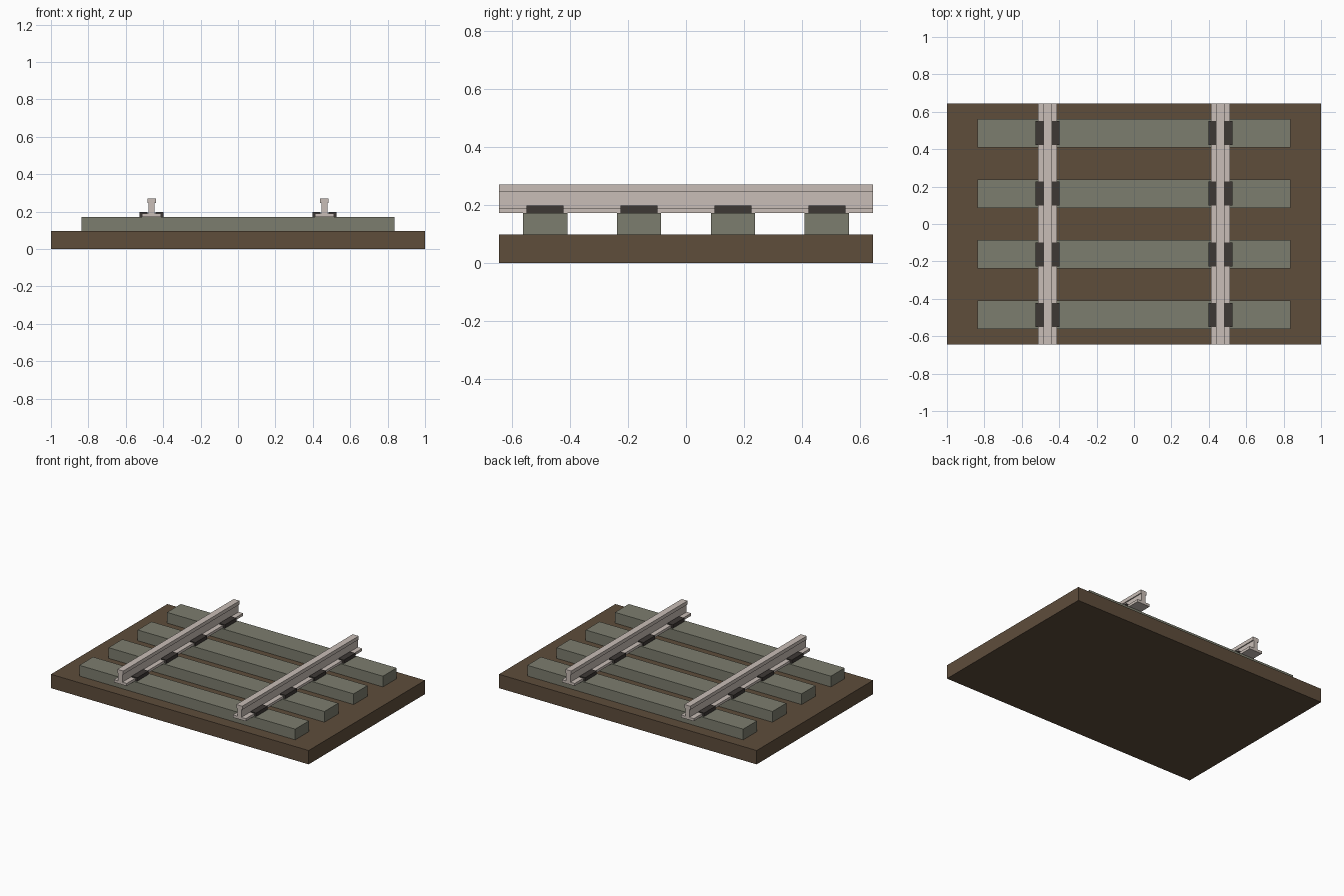
import bpy, bmesh

cube = bpy.data.objects.get("Cube")
if cube:
    bpy.data.objects.remove(cube, do_unlink=True)


def material(name, rgb):
    mat = bpy.data.materials.new(name)
    mat.use_nodes = True
    mat.diffuse_color = (*rgb, 1)
    bsdf = next(n for n in mat.node_tree.nodes if n.type == 'BSDF_PRINCIPLED')
    bsdf.inputs["Base Color"].default_value = (*rgb, 1)
    return mat


earth = material("brown earth", (0.112, 0.074, 0.044))
sleeper_grey = material("green grey sleeper", (0.202, 0.205, 0.156))
steel = material("pale steel", (0.584, 0.515, 0.474))
iron = material("dark iron", (0.048, 0.040, 0.036))


def extrude(name, profile, length, centre_x, centre_y, mat):
    """Extrude an x-z outline along y."""
    bm = bmesh.new()
    verts = [bm.verts.new((x, -length / 2, z)) for x, z in profile]
    face = bm.faces.new(verts)
    moved = bmesh.ops.extrude_face_region(bm, geom=[face])["geom"]
    bmesh.ops.translate(bm, vec=(0, length, 0),
                        verts=[v for v in moved if isinstance(v, bmesh.types.BMVert)])
    bmesh.ops.recalc_face_normals(bm, faces=bm.faces)
    mesh = bpy.data.meshes.new(name)
    bm.to_mesh(mesh)
    bm.free()
    mesh.materials.append(mat)
    obj = bpy.data.objects.new(name, mesh)
    obj.location = (centre_x, centre_y, 0)
    bpy.context.collection.objects.link(obj)
    return obj


def rectangle(half, low, high):
    return [(-half, low), (half, low), (half, high), (-half, high)]


DEPTH = 1.29
BED_TOP, TIE_TOP = 0.097, 0.172
RAIL_X = 0.462
tie_rows = [-0.486, -0.162, 0.162, 0.486]

# Ground bed
extrude("ground_bed", rectangle(1.0, 0, BED_TOP), DEPTH, 0, 0, earth)

# Sleepers
for i, y in enumerate(tie_rows):
    extrude(f"sleeper_{i + 1}", rectangle(0.838, BED_TOP, TIE_TOP), 0.153, 0, y, sleeper_grey)

# Half outline of the I-shaped rail, mirrored to close it
half_rail = [(0.05, TIE_TOP), (0.05, 0.19), (0.016, 0.19),
             (0.016, 0.245), (0.023, 0.245), (0.023, 0.27)]
rail_profile = half_rail + [(-x, z) for x, z in reversed(half_rail)]

# Clip hooks over the rail foot and rests on the sleeper
clip_profile = [(0.022, 0.19), (0.05, 0.19), (0.05, TIE_TOP),
                (0.064, TIE_TOP), (0.064, 0.197), (0.022, 0.197)]

for side, sign in (("left", 1), ("right", -1)):
    extrude(f"{side}_rail", rail_profile, DEPTH, sign * RAIL_X, 0, steel)
    for i, y in enumerate(tie_rows):
        for place, flip in (("outer", sign), ("inner", -sign)):
            outline = [(flip * x, z) for x, z in clip_profile]
            extrude(f"{side}_{place}_clip_{i + 1}", outline, 0.128, sign * RAIL_X, y, iron)
